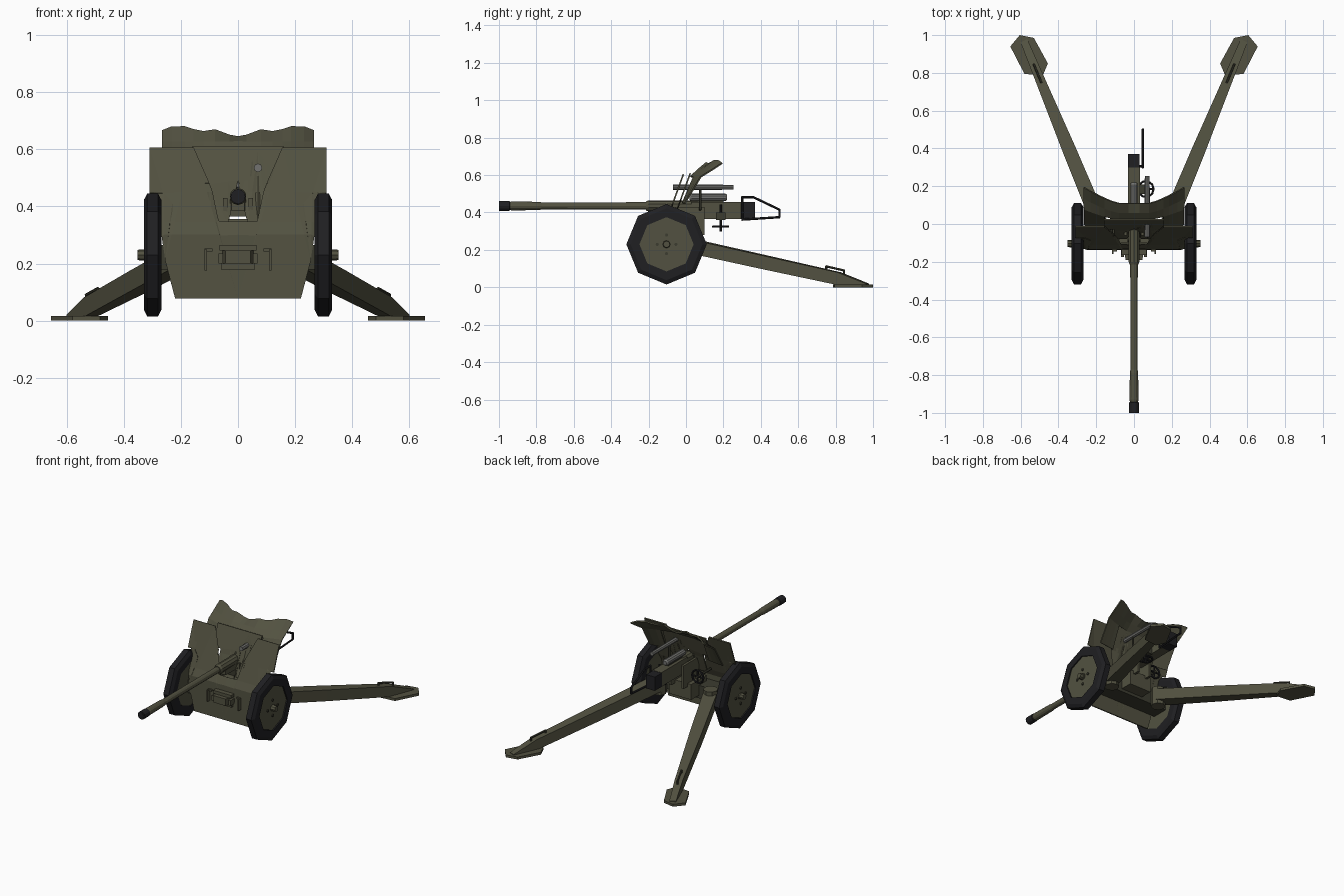
import bpy, bmesh, math
from mathutils import Vector as V

if "Cube" in bpy.data.objects:
    bpy.data.objects.remove(bpy.data.objects["Cube"])

def mat(name, c):
    m = bpy.data.materials.new(name)
    m.diffuse_color = (*c, 1)
    m.use_nodes = True
    m.node_tree.nodes["Principled BSDF"].inputs["Base Color"].default_value = m.diffuse_color
    return m

OLIVE = mat("olive_paint", (.085, .083, .052))
BLACK = mat("black_rubber", (.014, .014, .016))
DARK = mat("dark_olive_metal", (.045, .045, .03))
STEEL = mat("grey_steel", (.17, .17, .16))

def finish(name, bm, m, recalc=True):
    if recalc:
        bmesh.ops.recalc_face_normals(bm, faces=bm.faces)
    me = bpy.data.meshes.new(name)
    bm.to_mesh(me)
    bm.free()
    me.materials.append(m)
    ob = bpy.data.objects.new(name, me)
    bpy.context.collection.objects.link(ob)
    return ob

def loft(bm, rings, closed=False):
    """Skin a list of vertex loops; cap the ends unless closed."""
    rs = [[bm.verts.new(p) for p in r] for r in rings]
    n = len(rs[0])
    pairs = list(zip(rs, rs[1:])) + ([(rs[-1], rs[0])] if closed else [])
    for a, b in pairs:
        for i in range(n):
            bm.faces.new((a[i], a[(i + 1) % n], b[(i + 1) % n], b[i]))
    if not closed:
        bm.faces.new(rs[0])
        bm.faces.new(rs[-1])

def lathe(name, prof, axis, o, n, m, closed=False):
    """prof = (distance along axis, radius)"""
    d = {'x': V((1, 0, 0)), 'y': V((0, 1, 0)), 'z': V((0, 0, 1))}[axis]
    u, w = V((d.z, d.x, d.y)), V((d.y, d.z, d.x))
    bm = bmesh.new()
    loft(bm, [[V(o) + d * t + (u * math.cos(k * math.tau / n) + w * math.sin(k * math.tau / n)) * r
               for k in range(n)] for t, r in prof], closed)
    return finish(name, bm, m)

def box(name, x0, x1, y0, y1, z0, z1, m=OLIVE, taper=1):
    bm = bmesh.new()
    cx = (x0 + x1) / 2
    f = lambda x, t: cx + (x - cx) * t
    loft(bm, [[(f(x0, t), y, z0), (f(x1, t), y, z0), (f(x1, t), y, z1), (f(x0, t), y, z1)]
              for y, t in ((y0, taper), (y1, 1))])
    return finish(name, bm, m)

def rods(name, paths, r, m, n=6):
    """Straight round bars along each path of points."""
    bm = bmesh.new()
    for path in paths:
        for a, b in zip(path, path[1:]):
            a, b = V(a), V(b)
            d = (b - a).normalized()
            u = d.orthogonal().normalized()
            w = d.cross(u)
            loft(bm, [[p + (u * math.cos(k * math.tau / n) + w * math.sin(k * math.tau / n)) * r
                       for k in range(n)] for p in (a - d * r * .4, b + d * r * .4)])
    return finish(name, bm, m)

def handwheel(name, c, r, axis):
    def pt(a):
        p, q = r * math.cos(a), r * math.sin(a)
        return V(c) + (V((p, q, 0)) if axis == 'z' else V((0, p, q)) if axis == 'x' else V((p, 0, q)))
    ring = [pt(k * math.tau / 10) for k in range(11)]
    rods(name, [ring, [ring[0], ring[5]], [pt(math.pi / 2), pt(-math.pi / 2)]], .006, BLACK)

# ---- shield ----
BEND = [(.07, -.135), (.3, -.13), (.345, -.108), (.45, -.07), (.61, -.012)]

def bend_y(z):
    for (z0, a), (z1, b) in zip(BEND, BEND[1:]):
        if z <= z1:
            break
    return a + (b - a) * (z - z0) / (z1 - z0)

def plate(name, outline, off=0, sx=1, th=.008):
    bm = bmesh.new()
    bm.faces.new([bm.verts.new((sx * x, 0, z)) for x, z in outline])
    bmesh.ops.triangulate(bm, faces=bm.faces)
    for z, _ in BEND[1:-1]:
        bmesh.ops.bisect_plane(bm, geom=bm.verts[:] + bm.edges[:] + bm.faces[:],
                               plane_co=(0, 0, z), plane_no=(0, 0, 1))
    for v in bm.verts:
        v.co.y = bend_y(v.co.z) + off
    ob = finish(name, bm, OLIVE)
    s = ob.modifiers.new("thickness", 'SOLIDIFY')
    s.thickness, s.offset = th, 0

for s in (-1, 1):
    plate("shield_wing", [(0, .077), (.22, .077), (.255, .21), (.255, .345), (.23, .38), (.23, .41),
                          (.26, .445), (.31, .445), (.31, .605), (.155, .605), (.155, .48),
                          (.1, .48), (.1, .36), (.09, .345), (0, .345)], 0, s)
slot = [(.1, .34), (.035, .34), (.035, .355), (.035, .49), (0, .49), (0, .61)]
plate("shield_centre_left", [(.16, .61), (.16, .475), (.105, .475), (.105, .34)] + slot[1:], .035, -1)
plate("shield_centre_inner", [(.07, .505), (.042, .505), (.042, .58), (.053, .594), (.07, .594),
                              (.07, .61), (0, .61), (0, .49), (.035, .49), (.035, .34), (.07, .34)], .035)
plate("shield_centre_outer", [(.07, .505), (.1, .505), (.1, .58), (.089, .594), (.07, .594),
                              (.07, .61), (.16, .61), (.16, .475), (.105, .475), (.105, .34), (.07, .34)], .035)
plate("shield_slot_sill", [(-.035, .335), (.035, .335), (.035, .355), (-.035, .355)], .02)

# flared hood with a wavy top edge
TOP = [(0, .642), (.03, .648), (.08, .667), (.12, .661), (.155, .668), (.185, .678), (.23, .678), (.265, .664)]
COLS = [(-x, z) for x, z in TOP[:0:-1]] + TOP
bm = bmesh.new()
grid = []
for z, y, k in ((.45, -.025, .02), (.59, .024, .055), (.625, .06, .075), (None, .11, .085)):
    grid.append([bm.verts.new((x, y + k * max(0, (abs(x) - .08) / .185) ** 1.3, z or zt)) for x, zt in COLS])
for j in range(3):
    for i in range(len(COLS) - 1):
        if j or abs(COLS[i][0] + COLS[i + 1][0]) > .3:
            bm.faces.new((grid[j][i], grid[j][i + 1], grid[j + 1][i + 1], grid[j + 1][i]))
bmesh.ops.delete(bm, geom=[v for v in bm.verts if not v.link_faces], context='VERTS')
hood = finish("shield_hood", bm, OLIVE)
sm = hood.modifiers.new("thickness", 'SOLIDIFY')
sm.thickness, sm.offset = .008, 0

# fittings on the shield front
box("front_bracket", -.055, .055, -.19, -.13, .2, .245, OLIVE, .8)
box("front_bracket_cap", -.065, .065, -.165, -.13, .245, .265)
box("front_bracket_foot", -.06, .06, -.155, -.13, .18, .2)
for s in (-1, 1):
    box("bracket_cheek", s * .06 - .008, s * .06 + .008, -.175, -.13, .2, .235)
    box("shield_hook", s * .113 - .004, s * .113 + .004, -.16, -.13, .175, .25)
    box("shield_hook_top", s * .103 - .014, s * .103 + .014, -.145, -.13, .242, .252)

# ---- barrel and breech ----
Z = .435
lathe("barrel", [(-.95, .02), (-.93, .024), (-.79, .022), (-.77, .019), (-.2, .02), (.1, .02)],
      'y', (0, 0, Z), 12, OLIVE)
lathe("muzzle", [(-1, .026), (-.945, .026), (-.94, .02)], 'y', (0, 0, Z), 12, BLACK)
lathe("muzzle_bore", [(-1.001, .016), (-.99, .016)], 'y', (0, 0, Z), 12, BLACK)
lathe("barrel_sleeve", [(-.215, .024), (-.2, .03), (.06, .03)], 'y', (0, 0, Z), 10, OLIVE)
box("cradle", -.032, .032, -.16, .06, .385, .425, OLIVE, .7)
box("breech_ring", -.032, .032, .03, .3, .365, .457)
box("breech_block", -.033, .03, .295, .37, .365, .455, BLACK)
lathe("recoil_cylinder", [(.02, .014), (.03, .02), (.21, .02), (.22, .014)], 'y', (0, 0, .481), 10, STEEL)
box("recoil_support", -.012, .012, .05, .2, .455, .47, DARK)
lathe("sight_tube", [(-.07, .015), (.255, .013)], 'y', (.07, 0, .535), 8, STEEL)
rods("sight_mount", [[(.07, .075, .53), (.07, .075, .42), (.02, .075, .41)]], .007, DARK)
rods("breech_guard", [[(.047, .3, .37), (.047, .3, .482), (.047, .36, .482), (.047, .5, .415),
                       (.047, .5, .375), (.047, .3, .362)]], .0065, BLACK)
rods("guard_mount", [[(.0, .305, .4), (.047, .305, .4)]], .007, BLACK)

# ---- mount and aiming gear ----
box("saddle", -.08, .08, -.1, .06, .2, .3)
for s in (-1, 1):
    box("trunnion_cheek", s * .045 - .008, s * .045 + .008, -.06, .1, .28, .43)
box("gear_box", .03, .075, .16, .21, .36, .4, DARK)
rods("elevation_shaft", [[(.062, .185, .3), (.062, .185, .44)]], .007, BLACK)
handwheel("elevation_wheel", (.062, .185, .325), .042, 'z')
handwheel("traverse_wheel", (-.12, .05, .36), .042, 'y')
rods("traverse_shaft", [[(-.12, .06, .36), (-.12, -.08, .36)]], .008, DARK)

# ---- axle, wheels, trails ----
box("axle_beam", -.27, .27, -.13, -.02, .18, .265, DARK)
lathe("axle_shaft", [(-.33, .02), (.33, .02)], 'x', (0, -.1, .23), 8, OLIVE)
for s in (-1, 1):
    c = (0, -.104, .23)
    fl = lambda p: [(s * t, r) for t, r in p]
    lathe("tyre", fl([(.268, .145), (.268, .192), (.28, .215), (.318, .215), (.33, .192), (.33, .145)]),
          'x', c, 8, BLACK, True)
    lathe("wheel_disc", fl([(.272, .15), (.322, .15)]), 'x', c, 8, OLIVE)
    lathe("wheel_hub", fl([(.32, .021), (.352, .018)]), 'x', c, 8, OLIVE)
    for dy, dz in ((.05, 0), (-.05, 0), (0, .05), (0, -.05)):
        lathe("wheel_bolt", fl([(.32, .009), (.328, .009)]), 'x', (0, c[1] + dy, c[2] + dz), 6, DARK)
    lathe("trail_hinge", [(.16, .045), (.28, .045)], 'z', (s * .185, .01, 0), 8, OLIVE)
    # tapering box trail
    cx = lambda y: .18 + .415 * y
    bm = bmesh.new()
    loft(bm, [[(s * (cx(y) + k * .91 * h), y - k * .415 * h, z) for k, z in ((-1, a), (1, a), (1, b), (-1, b))]
              for y, h, a, b in ((0, .042, .19, .265), (.4, .036, .102, .175),
                                 (.82, .024, .012, .08), (.97, .02, .01, .02))])
    finish("trail_leg", bm, OLIVE)
    # flat spade
    pts = [(.655, .94), (.605, 1), (.53, .985), (.456, .85), (.483, .785), (.58, .795)]
    bm = bmesh.new()
    loft(bm, [[(s * x, y, z) for x, y in pts] for z in (0, .016)])
    finish("spade", bm, OLIVE)
    rods("trail_handle", [[(s * cx(y), y, z) for y, z in ((.75, .09), (.75, .112), (.845, .09), (.845, .07))]],
         .006, DARK)
